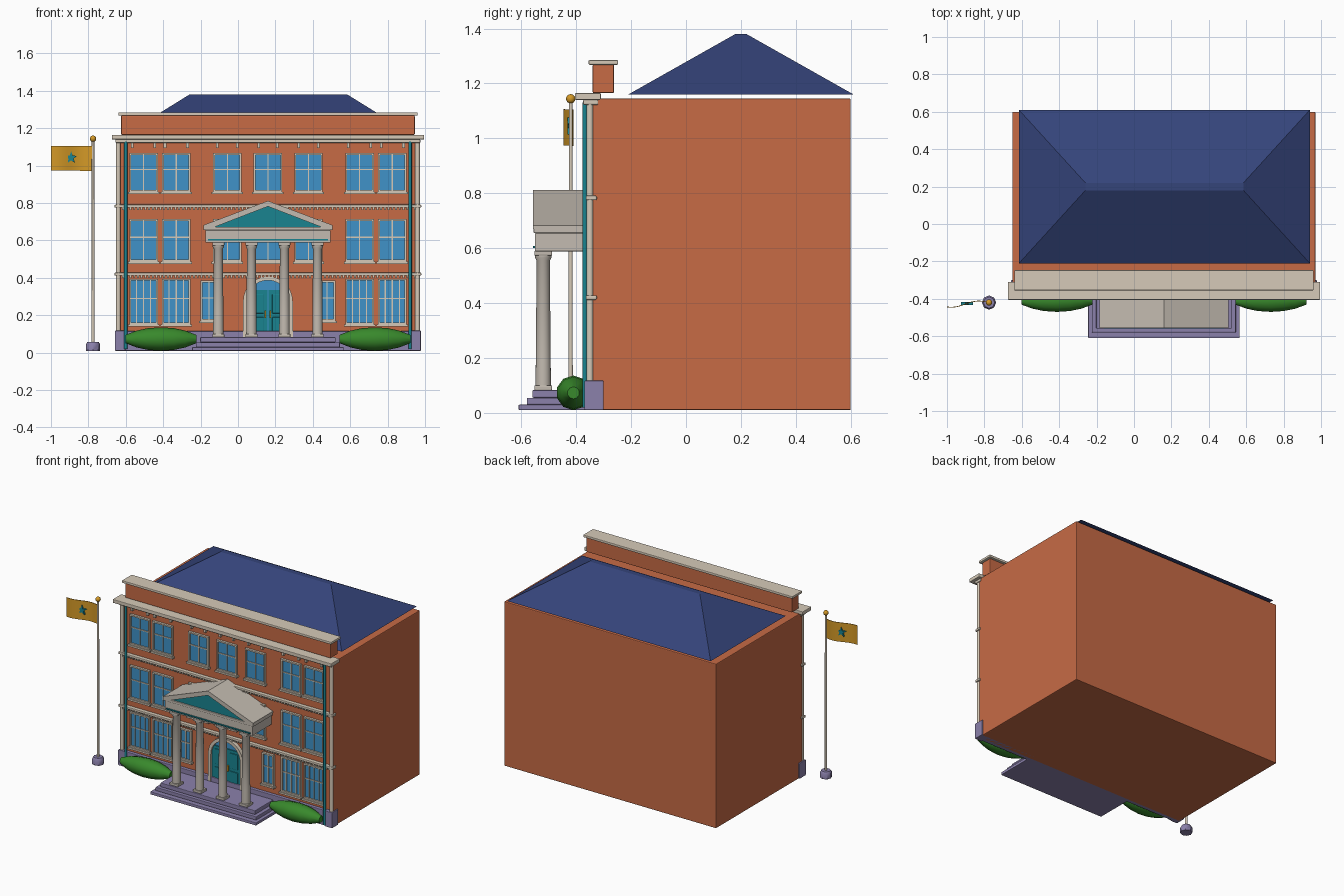
import bpy, bmesh, math
from mathutils import Matrix, Vector

if "Cube" in bpy.data.objects:
    bpy.data.objects.remove(bpy.data.objects["Cube"])

CX = 0.16      # building centre line
WALL = -0.34   # front wall plane


def mat(name, r, g, b):
    m = bpy.data.materials.new(name)
    m.diffuse_color = (r, g, b, 1)
    m.use_nodes = True
    m.node_tree.nodes["Principled BSDF"].inputs["Base Color"].default_value = m.diffuse_color
    return m


BRICK = mat("brick", 0.57, 0.145, 0.06)
ROOF = mat("roof_blue", 0.035, 0.058, 0.195)
CREAM = mat("cream_stone", 0.67, 0.59, 0.48)
STONE = mat("grey_stone", 0.55, 0.5, 0.44)
PURPLE = mat("purple_stone", 0.26, 0.22, 0.41)
TEAL = mat("teal", 0.01, 0.23, 0.28)
GLASS = mat("glass", 0.05, 0.29, 0.58)
GREEN = mat("leaf", 0.04, 0.25, 0.025)
GOLD = mat("gold", 0.66, 0.32, 0.02)


def finish(name, bm, m, smooth=False, bevel=0):
    bmesh.ops.recalc_face_normals(bm, faces=bm.faces)
    me = bpy.data.meshes.new(name)
    bm.to_mesh(me)
    bm.free()
    me.materials.append(m)
    ob = bpy.data.objects.new(name, me)
    bpy.context.collection.objects.link(ob)
    if bevel:
        b = ob.modifiers.new("bevel", 'BEVEL')
        b.width, b.segments = bevel, 2
    if smooth:
        bpy.ops.object.select_all(action='DESELECT')
        ob.select_set(True)
        bpy.context.view_layer.objects.active = ob
        bpy.ops.object.shade_smooth_by_angle(angle=math.radians(40))
    return ob


def boxes(name, spans, m, bevel=0):
    """spans: (x0, x1, y0, y1, z0, z1) per box"""
    bm = bmesh.new()
    for x0, x1, y0, y1, z0, z1 in spans:
        M = Matrix.Translation(((x0+x1)/2, (y0+y1)/2, (z0+z1)/2)) @ Matrix.Diagonal((x1-x0, y1-y0, z1-z0, 1))
        bmesh.ops.create_cube(bm, size=1, matrix=M)
    return finish(name, bm, m, bevel=bevel)


def prism(name, pts, y0, y1, m):
    """Extrude an x-z outline along y"""
    bm = bmesh.new()
    f = bm.faces.new([bm.verts.new((x, y0, z)) for x, z in pts])
    r = bmesh.ops.extrude_face_region(bm, geom=[f])
    bmesh.ops.translate(bm, vec=(0, y1-y0, 0), verts=[v for v in r["geom"] if isinstance(v, bmesh.types.BMVert)])
    return finish(name, bm, m)


def lathe(name, prof, places, m, n=16, axis='Z'):
    """Revolve a (radius, height) profile at each place"""
    bm = bmesh.new()
    R = Matrix.Rotation(math.pi/2, 4, 'Y') if axis == 'X' else Matrix()
    for p in places:
        rings = []
        for r, h in prof:
            rings.append([bm.verts.new(R @ Vector((r*math.cos(2*math.pi*i/n), r*math.sin(2*math.pi*i/n), h)) + Vector(p))
                          for i in range(n)])
        for a, b in zip(rings, rings[1:]):
            for i in range(n):
                bm.faces.new((a[i], a[(i+1) % n], b[(i+1) % n], b[i]))
        bm.faces.new(rings[0])
        bm.faces.new(rings[-1])
    return finish(name, bm, m, smooth=True)


def mirrored(*dx):
    return [CX + s*d for d in dx for s in (-1, 1)]


# main block and hip roof
boxes("brick_body", [(-0.65, 0.97, WALL, 0.6, 0.01, 1.145)], BRICK, bevel=0.005)
bm = bmesh.new()
base = [bm.verts.new((x, y, 1.16)) for x, y in ((-0.615, -0.21), (0.94, -0.21), (0.94, 0.61), (-0.615, 0.61))]
top = [bm.verts.new((x, y, 1.38)) for x, y in ((-0.26, 0.18), (0.585, 0.18), (0.585, 0.22), (-0.26, 0.22))]
bm.faces.new(base)
bm.faces.new(top)
for i in range(4):
    j = (i+1) % 4
    bm.faces.new((base[i], base[j], top[j], top[i]))
finish("hip_roof", bm, ROOF)

# cornice, parapet, string courses, plinth
boxes("cornice", [(-0.675, 0.995, -0.405, -0.31, 1.14, 1.165), (-0.655, 0.975, -0.375, -0.32, 1.122, 1.14)],
      CREAM, bevel=0.004)
boxes("parapet", [(-0.625, 0.945, -0.34, -0.262, 1.165, 1.268)], BRICK, bevel=0.004)
boxes("parapet_cap", [(-0.64, 0.96, -0.355, -0.247, 1.268, 1.285)], CREAM, bevel=0.004)
boxes("string_courses", [(-0.66, 0.98, -0.365, -0.325, z, z+0.016) for z in (0.775, 0.412)], CREAM, bevel=0.004)
boxes("dentils", [(-0.64+i*0.02, -0.63+i*0.02, -0.358, WALL, z, z+0.012)
                  for z in (0.763, 0.400) for i in range(80)], CREAM)
boxes("plinth", [(-0.655, 0.975, -0.362, -0.30, 0.01, 0.115)], PURPLE, bevel=0.004)
boxes("plinth_corners", [(x-0.028, x+0.028, -0.37, -0.30, 0.01, 0.118) for x in mirrored(0.79)], PURPLE, bevel=0.004)

# corner pilasters and teal drainpipes
lathe("corner_shafts", [(0.013, 0.11), (0.013, 1.125)], [(x, -0.35, 0) for x in mirrored(0.8)], CREAM)
lathe("drainpipes", [(0.009, 0.02), (0.009, 1.13)], [(x, -0.368, 0) for x in mirrored(0.76)], TEAL, n=10)

# windows: frame, glass, glazing bars, sill
frames, panes, sills = [], [], []


def window(x, z0, z1, w, cols):
    h, t = w/2, 0.01
    frames.extend([(x-h, x-h+t, -0.356, WALL, z0, z1), (x+h-t, x+h, -0.356, WALL, z0, z1),
                   (x-h, x+h, -0.356, WALL, z1-t, z1), (x-h, x+h, -0.356, WALL, z0, z0+t)])
    panes.append((x-h+t, x+h-t, -0.345, WALL, z0+t, z1-t))
    for i in range(1, cols):
        bx = x-h+w*i/cols
        frames.append((bx-0.003, bx+0.003, -0.351, WALL, z0, z1))
    zm = z0 + (z1-z0)*0.57
    frames.append((x-h, x+h, -0.351, WALL, zm-0.003, zm+0.003))
    sills.append((x-h-0.008, x+h+0.008, -0.364, WALL, z0-0.012, z0))


for x in mirrored(0.49, 0.665):
    window(x, 0.86, 1.068, 0.152, 2)
    window(x, 0.487, 0.715, 0.152, 2)
    window(x, 0.152, 0.395, 0.152, 4)
for x in (CX-0.217, CX, CX+0.217):
    window(x, 0.86, 1.068, 0.152, 2)
    window(x, 0.487, 0.715, 0.152, 2)
for x in mirrored(0.315):
    window(x, 0.17, 0.385, 0.09, 2)
boxes("window_frames", frames, CREAM)
boxes("window_glass", panes, GLASS)
boxes("window_sills", sills, CREAM)
boxes("eave_brackets", [(x-0.007, x+0.007, -0.358, WALL, 1.095, 1.122)
                        for x in mirrored(0.05, 0.165, 0.27, 0.43, 0.55, 0.605, 0.725)], CREAM)

# arched doorway
n = 14
arch = [(math.cos(math.pi*i/n), math.sin(math.pi*i/n)) for i in range(n+1)]


def arch_line(r, z0=0.085, zs=0.275):
    return [(CX+r, z0)] + [(CX+r*c, zs+r*s) for c, s in arch] + [(CX-r, z0)]


outer, inner = arch_line(0.133), arch_line(0.112)
prism("door_surround", outer + inner[::-1], -0.366, WALL, CREAM)
prism("fanlight", inner, -0.346, WALL, GLASS)
boxes("doors", [(CX-0.112, CX-0.002, -0.353, WALL, 0.085, 0.335), (CX+0.002, CX+0.112, -0.353, WALL, 0.085, 0.335)], TEAL)
boxes("door_panels", [(x-0.032, x+0.032, -0.358, WALL, a, b) for x in mirrored(0.055)
                      for a, b in ((0.11, 0.19), (0.21, 0.315))], TEAL, bevel=0.003)
boxes("door_handles", [(x-0.004, x+0.004, -0.364, -0.35, 0.185, 0.225) for x in mirrored(0.013)], GOLD)

# entrance steps
boxes("steps", [(CX-0.405, CX+0.405, -0.61, WALL, 0.01, 0.03), (CX-0.385, CX+0.385, -0.58, WALL, 0.03, 0.055),
                (CX-0.362, CX+0.362, -0.56, WALL, 0.055, 0.083)], PURPLE, bevel=0.004)

# portico columns
cols = [(x, -0.52, 0) for x in mirrored(0.088, 0.265)]
lathe("columns", [(0.028, 0.1), (0.027, 0.2), (0.024, 0.555), (0.03, 0.565), (0.03, 0.575)], cols, STONE, n=20)
boxes("column_bases", [(x-0.032, x+0.032, y-0.032, y+0.032, a, b) for x, y, _ in cols
                       for a, b in ((0.083, 0.1), (0.573, 0.59))], STONE, bevel=0.003)

# portico entablature and pediment
boxes("entablature", [(CX-0.335, CX+0.335, -0.55, WALL, 0.588, 0.655), (CX-0.345, CX+0.345, -0.555, WALL, 0.655, 0.672)],
      STONE, bevel=0.003)
boxes("entablature_trim", [(CX-0.32, CX+0.32, -0.558, -0.54, 0.6, 0.608)], TEAL)
prism("pediment_roof", [(CX-0.345, 0.67), (CX-0.345, 0.682), (CX, 0.812), (CX+0.345, 0.682), (CX+0.345, 0.67),
                        (CX+0.29, 0.67), (CX, 0.782), (CX-0.29, 0.67)], -0.557, WALL, STONE)
prism("pediment_panel", [(CX-0.3, 0.668), (CX+0.3, 0.668), (CX, 0.785)], -0.545, -0.36, TEAL)

# bushes
lathe("bushes", [(0.022, -0.19), (0.045, -0.13), (0.058, -0.07), (0.063, 0), (0.058, 0.07), (0.045, 0.13), (0.022, 0.19)],
      [(x, -0.41, 0.073) for x in mirrored(0.572)], GREEN, n=10, axis='X')

# flagpole and flag
PX, PY = -0.775, -0.42
lathe("flagpole_base", [(0.038, 0.01), (0.038, 0.045), (0.03, 0.058)], [(PX, PY, 0)], PURPLE, n=8)
lathe("flagpole", [(0.008, 0.055), (0.007, 1.13)], [(PX, PY, 0)], CREAM, n=10)
lathe("finial", [(0.017*math.sin(a), -0.017*math.cos(a)) for a in [0.05+i*3.04/8 for i in range(9)]],
      [(PX, PY, 1.144)], GOLD, n=12)


def wave(x):
    t = (PX-x)/0.225
    return PY - 0.015*t + 0.012*math.sin(t*5.5)


xs = [PX - 0.225*i/14 for i in range(15)]
bm = bmesh.new()
grid = [[bm.verts.new((x, wave(x)+dy, z - 0.01*(x-PX))) for z, dy in
         ((0.972, -0.002), (1.104, -0.002), (1.104, 0.002), (0.972, 0.002))] for x in xs]
for a, b in zip(grid, grid[1:]):
    for i in range(4):
        bm.faces.new((a[i], a[(i+1) % 4], b[(i+1) % 4], b[i]))
bm.faces.new(grid[0])
bm.faces.new(grid[-1])
finish("flag", bm, GOLD, smooth=True)
star = [(-0.892 + r*math.sin(i*math.pi/5), 1.042 + r*math.cos(i*math.pi/5))
        for i in range(10) for r in ((0.034, 0.014)[i % 2],)]
prism("flag_star", star, wave(-0.892)-0.008, wave(-0.892)+0.008, TEAL)
